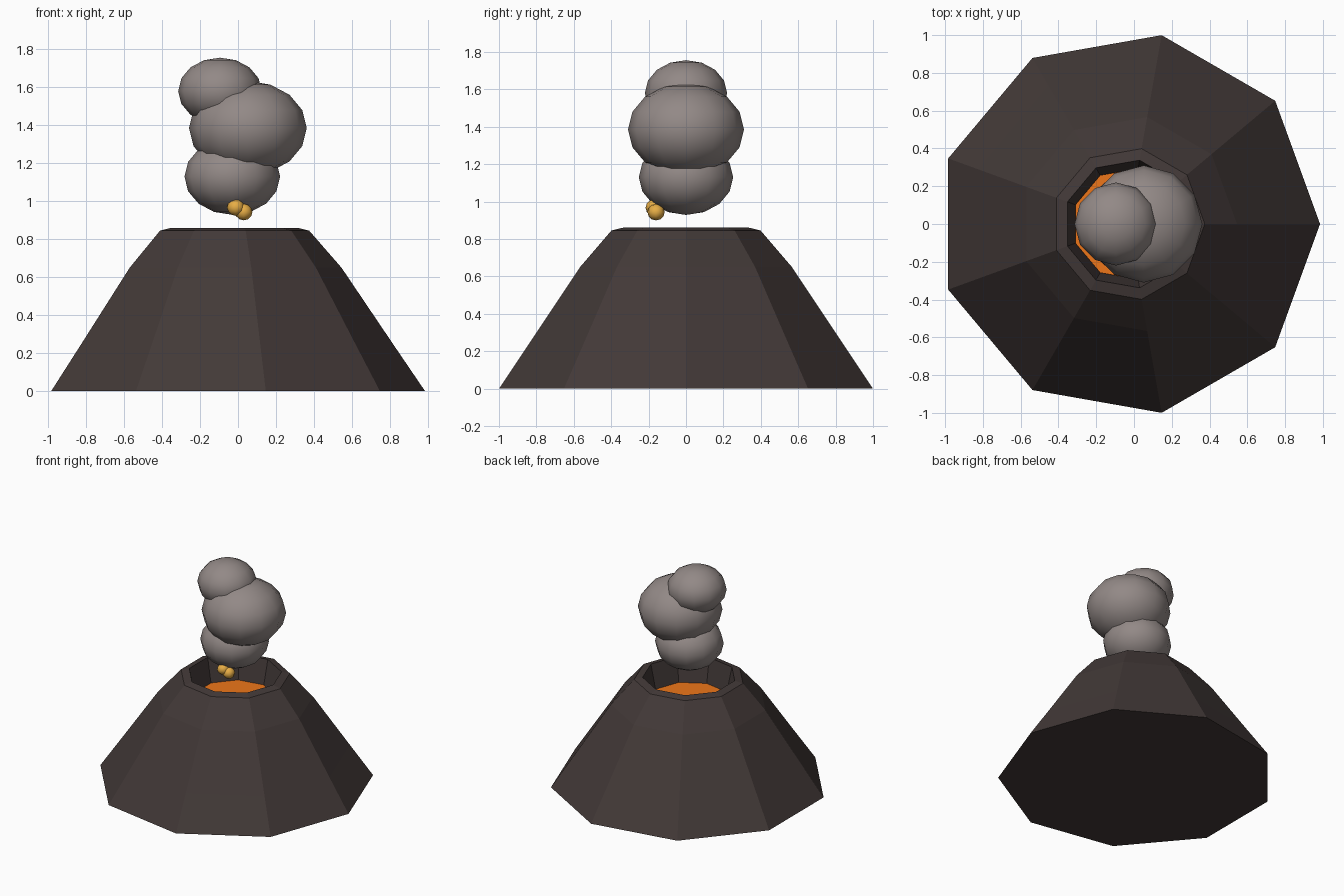
import bpy, bmesh, math

if "Cube" in bpy.data.objects:
    bpy.data.objects.remove(bpy.data.objects["Cube"])

CX = -0.03   # axis of the mountain
SIDES = 9


def material(name, rgb):
    m = bpy.data.materials.new(name)
    m.diffuse_color = (*rgb, 1)
    m.use_nodes = True
    m.node_tree.nodes["Principled BSDF"].inputs["Base Color"].default_value = m.diffuse_color
    return m


def add_object(name, bm, mat, smooth=False):
    bmesh.ops.recalc_face_normals(bm, faces=bm.faces)
    for f in bm.faces:
        f.smooth = smooth
    me = bpy.data.meshes.new(name)
    bm.to_mesh(me)
    bm.free()
    me.materials.append(mat)
    ob = bpy.data.objects.new(name, me)
    bpy.context.collection.objects.link(ob)
    return ob


def lathe(name, profile, mat):
    """Closed solid from (radius, z) rings, capped at both ends."""
    bm = bmesh.new()
    rings = []
    for r, z in profile:
        rings.append([bm.verts.new((r * math.cos(a), r * math.sin(a), z))
                      for a in (2 * math.pi * i / SIDES for i in range(SIDES))])
    for a, b in zip(rings, rings[1:]):
        for i in range(SIDES):
            j = (i + 1) % SIDES
            bm.faces.new((a[i], a[j], b[j], b[i]))
    bm.faces.new(rings[0])
    bm.faces.new(rings[-1])
    ob = add_object(name, bm, mat)
    ob.location.x = CX
    return ob


def puff(name, centre, r, squash, mat, segs, rings):
    bm = bmesh.new()
    bmesh.ops.create_uvsphere(bm, u_segments=segs, v_segments=rings, radius=r)
    bmesh.ops.scale(bm, vec=(1, 1, squash), verts=bm.verts)
    add_object(name, bm, mat, True).location = centre


rock = material("rock", (0.055, 0.041, 0.039))
lava = material("lava", (0.85, 0.18, 0.01))
smoke = material("smoke", (0.29, 0.25, 0.24))
ember = material("ember", (0.8, 0.42, 0.06))

# Mountain slope, rim and crater wall
lathe("mountain", [(1.015, 0), (0.845, 0.25), (0.575, 0.65), (0.405, 0.845),
                   (0.343, 0.86), (0.295, 0.64)], rock)

# Molten pool in the crater
lathe("lava_pool", [(0.298, 0.002), (0.298, 0.67)], lava)

# Column of smoke
for i, (x, z, r) in enumerate([(-0.03, 1.13, 0.252), (0.052, 1.385, 0.31),
                               (-0.095, 1.58, 0.22)]):
    puff(f"smoke_puff_{i + 1}", (x, 0, z), r, 0.8, smoke, 12, 8)

# Glowing embers at the foot of the smoke
for i, c in enumerate([(-0.012, -0.17, 0.967), (0.03, -0.16, 0.943)]):
    puff(f"ember_{i + 1}", c, 0.046, 0.95, ember, 8, 6)
